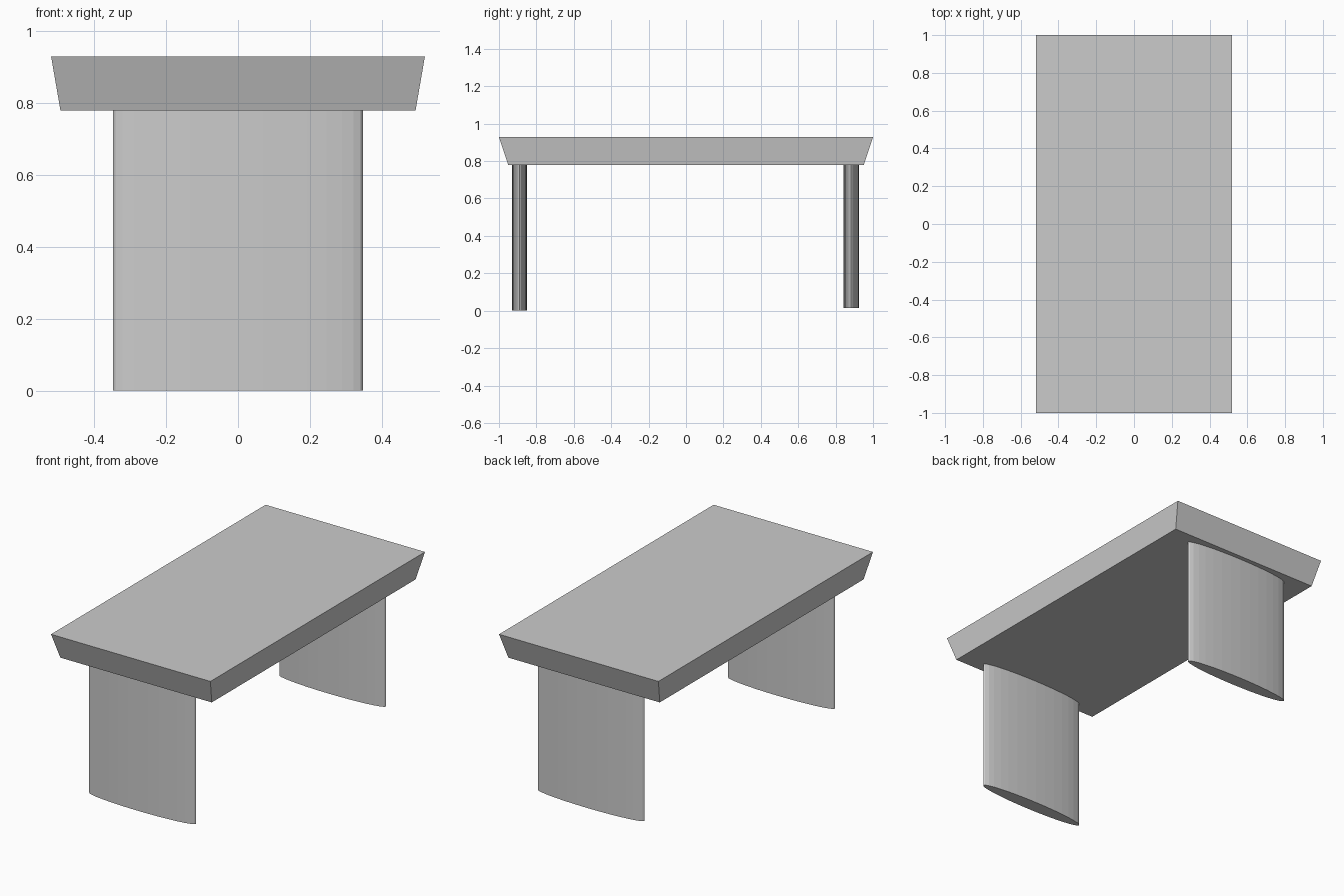
import bpy
import bmesh

if "Cube" in bpy.data.objects:
    bpy.data.objects.remove(bpy.data.objects["Cube"])

TOP_Z, UNDER_Z = 0.929, 0.779


def new_object(name, bm):
    bmesh.ops.recalc_face_normals(bm, faces=bm.faces)
    mesh = bpy.data.meshes.new(name)
    bm.to_mesh(mesh)
    bm.free()
    obj = bpy.data.objects.new(name, mesh)
    bpy.context.collection.objects.link(obj)
    return obj


# Table top: slab whose sides taper inward towards the underside
bm = bmesh.new()
bmesh.ops.create_cube(bm, size=2)
for v in bm.verts:
    upper = v.co.z > 0
    half_x, half_y, z = (0.52, 1.0, TOP_Z) if upper else (0.494, 0.95, UNDER_Z)
    v.co = (v.co.x * half_x, v.co.y * half_y, z)
new_object("table_top", bm)


# Legs: wide, thin elliptical columns
def leg(name, y, bottom):
    bm = bmesh.new()
    bmesh.ops.create_cone(bm, cap_ends=True, segments=32,
                          radius1=1, radius2=1, depth=1)
    bmesh.ops.scale(bm, vec=(0.348, 0.041, UNDER_Z - bottom), verts=bm.verts)
    bmesh.ops.translate(bm, vec=(0, y, (UNDER_Z + bottom) / 2), verts=bm.verts)
    return new_object(name, bm)


leg("front_leg", -0.89, 0.0)
leg("back_leg", 0.883, 0.015)
